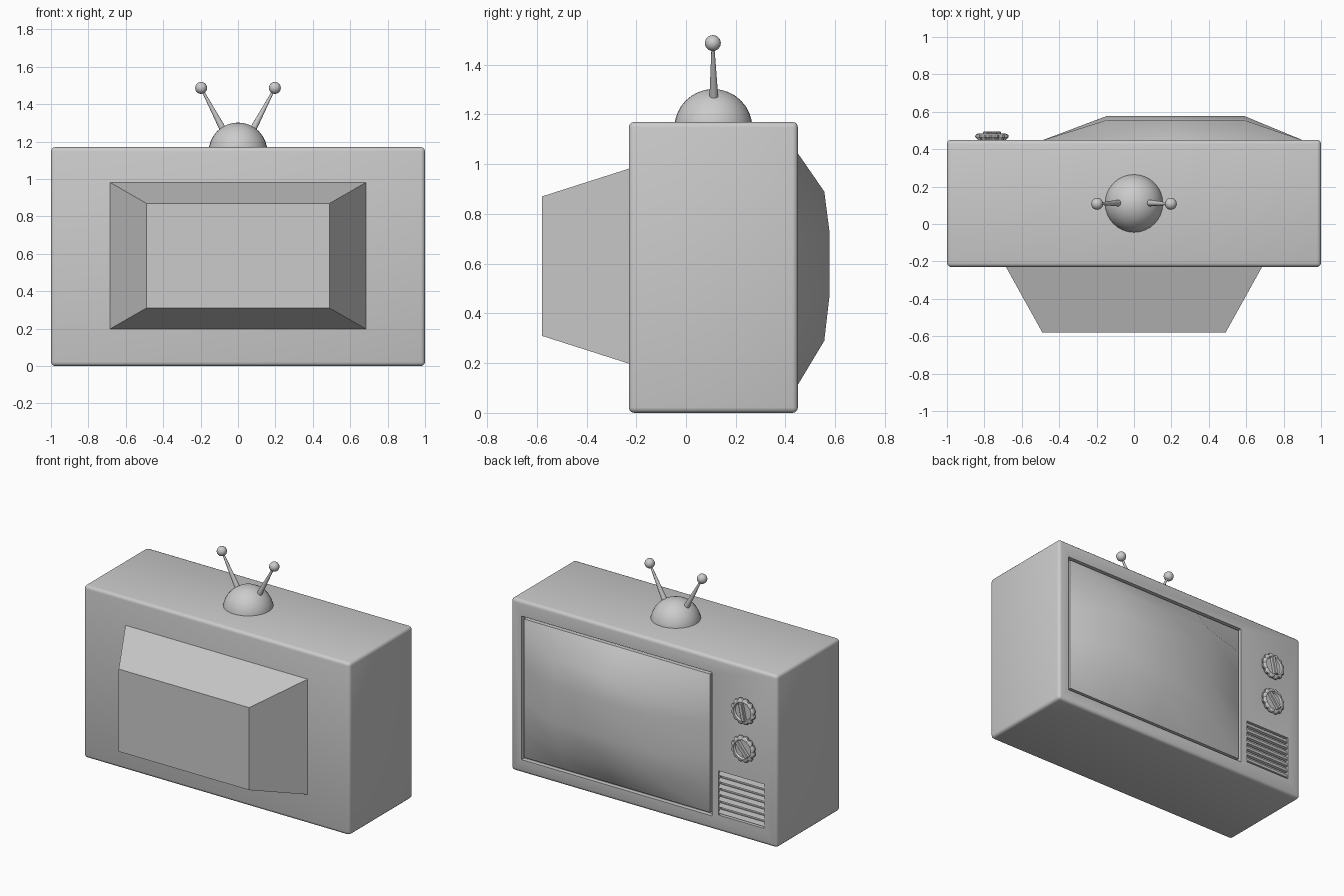
import bpy, bmesh, math
from mathutils import Vector, Matrix

if "Cube" in bpy.data.objects:
    bpy.data.objects.remove(bpy.data.objects["Cube"])


def make(name, bm, smooth=None):
    bmesh.ops.recalc_face_normals(bm, faces=bm.faces)
    me = bpy.data.meshes.new(name)
    bm.to_mesh(me)
    bm.free()
    ob = bpy.data.objects.new(name, me)
    bpy.context.collection.objects.link(ob)
    if smooth:
        shade(ob, smooth)
    return ob


def shade(ob, angle):
    bpy.ops.object.select_all(action='DESELECT')
    ob.select_set(True)
    bpy.context.view_layer.objects.active = ob
    bpy.ops.object.shade_smooth_by_angle(angle=math.radians(angle))


def box_bm(lo, hi, rot=None):
    lo, hi = Vector(lo), Vector(hi)
    m = Matrix.Translation((lo + hi) / 2) @ (rot or Matrix()) @ Matrix.Diagonal((*(hi - lo), 1))
    bm = bmesh.new()
    bmesh.ops.create_cube(bm, size=1, matrix=m)
    return bm


# Cabinet with rounded edges
bm = box_bm((-1, -0.23, 0), (1, 0.45, 1.17))
bmesh.ops.bevel(bm, geom=bm.edges[:], offset=0.022, segments=3, profile=0.5, affect='EDGES')
cabinet = make("cabinet", bm)

# Recesses for the screen and speaker grille
for lo, hi in (((-0.51, 0.42, 0.09), (0.92, 0.6, 1.065)),
               ((-0.90, 0.42, 0.11), (-0.56, 0.6, 0.41))):
    cutter = make("recess_cutter", box_bm(lo, hi))
    cutter.hide_render = True
    mod = cabinet.modifiers.new("recess", 'BOOLEAN')
    mod.operation = 'DIFFERENCE'
    mod.solver = 'EXACT'
    mod.object = cutter
    bpy.context.view_layer.objects.active = cabinet
    bpy.ops.object.modifier_apply(modifier=mod.name)
    bpy.data.objects.remove(cutter)
shade(cabinet, 40)

# Tapered tube housing at the rear
bm = bmesh.new()
rings = []
for y, x, z0, z1 in ((-0.22, 0.69, 0.195, 0.985), (-0.58, 0.49, 0.31, 0.87)):
    rings.append([bm.verts.new((px, y, pz)) for px, pz in ((-x, z0), (x, z0), (x, z1), (-x, z1))])
for i in range(4):
    j = (i + 1) % 4
    bm.faces.new((rings[0][i], rings[0][j], rings[1][j], rings[1][i]))
for r in rings:
    bm.faces.new(r)
make("tube_housing", bm)

# Bulging screen: coarse grid with a skirt into the recess
xs = [-0.492, -0.144, 0.22, 0.588, 0.905]
zs = [0.108, 0.29, 0.48, 0.72, 0.89, 1.048]
bm = bmesh.new()
grid = []
for k, z in enumerate(zs):
    row = []
    for i, x in enumerate(xs):
        if i in (0, 4) or k in (0, 5):
            y = 0.447
        else:
            y = 0.556 if k in (1, 4) else 0.578
        row.append(bm.verts.new((x, y, z)))
    grid.append(row)
for k in range(5):
    for i in range(4):
        bm.faces.new((grid[k][i], grid[k][i + 1], grid[k + 1][i + 1], grid[k + 1][i]))
rim = [e for e in bm.edges if e.is_boundary]
out = bmesh.ops.extrude_edge_only(bm, edges=rim)["geom"]
for v in out:
    if isinstance(v, bmesh.types.BMVert):
        v.co.y = 0.415
screen = make("screen", bm, 50)
if sum(p.normal.y for p in screen.data.polygons) < 0:
    screen.data.flip_normals()

# Speaker slats
for n in range(7):
    z = 0.11 + 0.3 * (n + 0.5) / 7
    make("speaker_slat", box_bm((-0.902, 0.427, z - 0.014), (-0.558, 0.443, z + 0.014),
                                Matrix.Rotation(math.radians(20), 4, 'X')))


# Scalloped knobs with a grip bar
def knob(name, x, z, tilt):
    bm = bmesh.new()
    N = 36
    profile = ((0.445, 0.07, 0), (0.458, 0.084, 1), (0.466, 0.091, 1), (0.476, 0.089, 1),
               (0.484, 0.074, 0), (0.484, 0.064, 0), (0.472, 0.058, 0))
    loops = []
    for y, r, scallop in profile:
        loop = []
        for i in range(N):
            a = 2 * math.pi * i / N
            rr = r - (0.012 if scallop and i % 3 == 0 else 0)
            loop.append(bm.verts.new((x + rr * math.cos(a), y, z + rr * math.sin(a))))
        loops.append(loop)
    for a, b in zip(loops, loops[1:]):
        for i in range(N):
            j = (i + 1) % N
            bm.faces.new((a[i], a[j], b[j], b[i]))
    bm.faces.new(loops[0])
    bm.faces.new(loops[-1])
    make(name, bm, 30)
    bar = box_bm((x - 0.014, 0.46, z - 0.062), (x + 0.014, 0.494, z + 0.062),
                 Matrix.Rotation(math.radians(tilt), 4, 'Y'))
    bmesh.ops.bevel(bar, geom=bar.edges[:], offset=0.004, segments=1, affect='EDGES')
    make(name + "_grip", bar)


knob("upper_knob", -0.76, 0.875, 12)
knob("lower_knob", -0.76, 0.62, 40)

# Aerial dome
bm = bmesh.new()
bmesh.ops.create_uvsphere(bm, u_segments=32, v_segments=16, radius=0.157,
                          matrix=Matrix.Translation((0, 0.11, 1.145)))
bmesh.ops.bisect_plane(bm, geom=bm.verts[:] + bm.edges[:] + bm.faces[:],
                       plane_co=(0, 0, 1.16), plane_no=(0, 0, -1), clear_outer=True)
bmesh.ops.holes_fill(bm, edges=[e for e in bm.edges if e.is_boundary])
make("aerial_dome", bm, 40)

# Pair of aerials: tapered rods with ball tips
for side in (-1, 1):
    base, tip = Vector((side * 0.08, 0.112, 1.265)), Vector((side * 0.197, 0.108, 1.487))
    d = tip - base
    bm = bmesh.new()
    bmesh.ops.create_cone(bm, cap_ends=True, segments=16, radius1=0.018, radius2=0.005, depth=d.length,
                          matrix=Matrix.Translation((base + tip) / 2) @ d.to_track_quat('Z', 'Y').to_matrix().to_4x4())
    make("aerial_rod", bm, 40)
    bm = bmesh.new()
    bmesh.ops.create_uvsphere(bm, u_segments=20, v_segments=12, radius=0.032,
                              matrix=Matrix.Translation(tip))
    make("aerial_tip", bm, 40)
